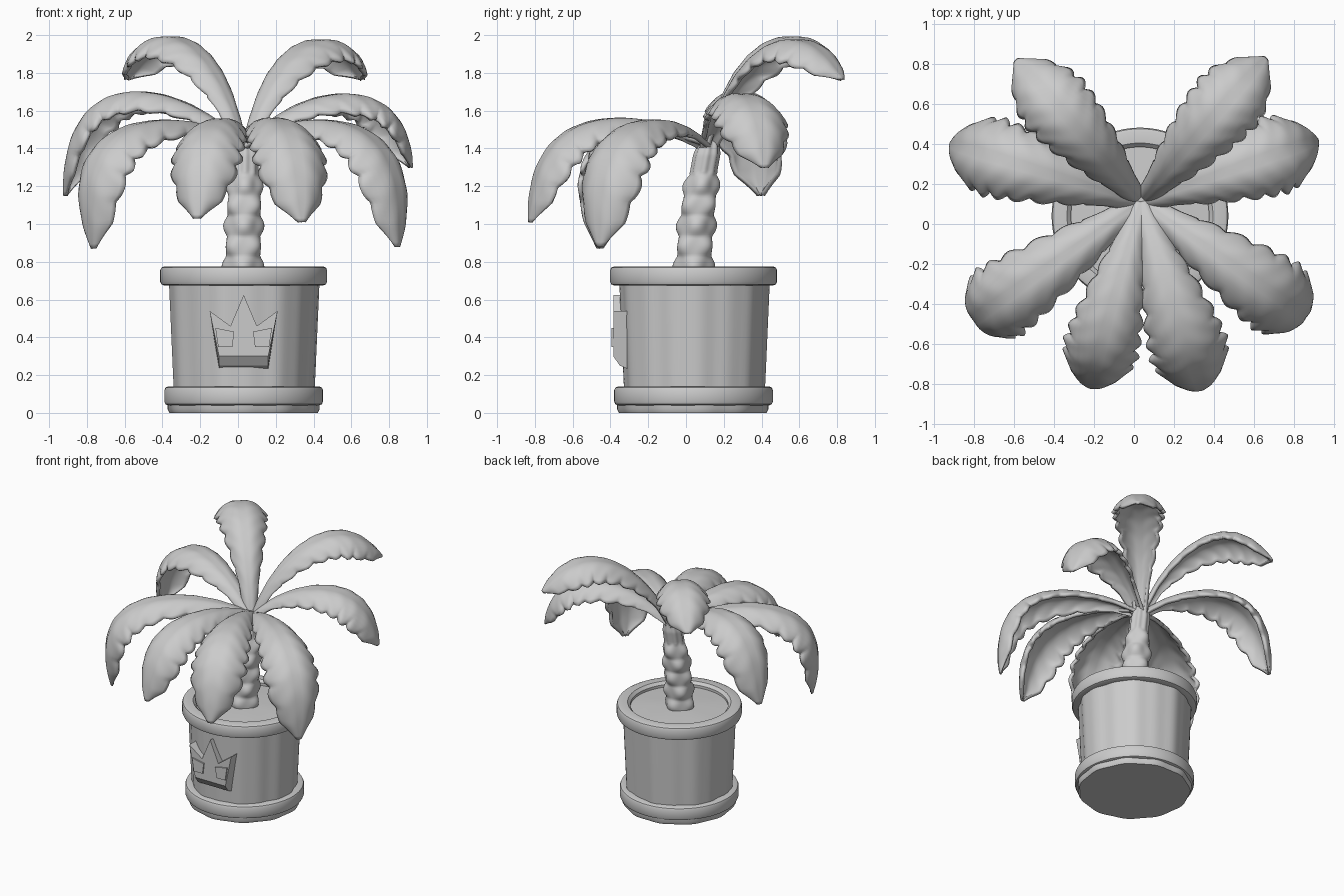
import bpy, bmesh, math
from mathutils import Vector

cube = bpy.data.objects.get("Cube")
if cube:
    bpy.data.objects.remove(cube)

grey = bpy.data.materials.new("plain grey")
grey.use_nodes = True
GREY = (0.6, 0.6, 0.6, 1)
grey.diffuse_color = GREY
grey.node_tree.nodes["Principled BSDF"].inputs["Base Color"].default_value = GREY


def finish(name, bm, angle=40):
    bmesh.ops.recalc_face_normals(bm, faces=bm.faces)
    mesh = bpy.data.meshes.new(name)
    bm.to_mesh(mesh)
    bm.free()
    mesh.materials.append(grey)
    ob = bpy.data.objects.new(name, mesh)
    bpy.context.collection.objects.link(ob)
    bpy.ops.object.select_all(action='DESELECT')
    ob.select_set(True)
    bpy.context.view_layer.objects.active = ob
    bpy.ops.object.shade_smooth_by_angle(angle=math.radians(angle))
    return ob


def skin(bm, rows, closed):
    """Join rows of points with quads."""
    vs = [[bm.verts.new(p) for p in row] for row in rows]
    n = len(vs[0])
    for a, b in zip(vs, vs[1:]):
        for j in range(n if closed else n - 1):
            k = (j + 1) % n
            bm.faces.new((a[j], a[k], b[k], b[j]))
    return vs


def lathe(name, rings, sides, wobble=lambda ang, i: 0.0, angle=40):
    """Rings are (x, y, z, radius); both ends are capped."""
    bm = bmesh.new()
    rows = []
    for i, (x, y, z, r) in enumerate(rings):
        row = []
        for j in range(sides):
            ang = math.tau * j / sides
            rr = r + wobble(ang, i)
            row.append((x + rr * math.cos(ang), y + rr * math.sin(ang), z))
        rows.append(row)
    vs = skin(bm, rows, True)
    bm.faces.new(vs[0])
    bm.faces.new(vs[-1])
    return finish(name, bm, angle)


def interp(table, t):
    for (a, p), (b, q) in zip(table, table[1:]):
        if t <= b:
            k = (t - a) / (b - a)
            return p + (q - p) * k
    return table[-1][1]


# Pot: foot, rounded bands and gently uneven planked wall
PX, PY = 0.03, 0.04


def pot_part(name, profile, wobble=lambda a, i: 0.0):
    return lathe(name, [(PX, PY, z, r) for r, z in profile], 96, wobble)


def plank(ang, i):
    return 0.006 * math.cos(7 * ang + 0.6) + 0.003 * math.sin(16 * ang)


def band(name, low, high, outer, inner):
    c = 0.02
    return pot_part(name, [
        (inner, low), (outer - c, low), (outer - c * 0.3, low + c * 0.3), (outer, low + c),
        (outer, high - c), (outer - c * 0.3, high - c * 0.3), (outer - c, high),
        (inner + c, high), (inner, high - c), (inner, low + 0.01)])


pot_part("pot_foot", [(0.39, 0), (0.40, 0.02), (0.40, 0.06)],
         lambda a, i: 0.005 * math.sin(11 * a))
band("pot_base_band", 0.04, 0.14, 0.42, 0.33)
pot_part("pot_wall", [(0.37, 0.10), (0.377, 0.25), (0.388, 0.5), (0.397, 0.7)], plank)
band("pot_rim", 0.675, 0.775, 0.442, 0.345)
pot_part("soil", [(0.36, 0.69), (0.36, 0.735), (0.25, 0.742), (0.12, 0.75)],
         lambda a, i: 0.01 * math.sin(5 * a))

# Front ornament: pointed relief with a sloping underside
half = [(0.13, 0.30), (0.18, 0.54), (0.07, 0.46)]
outline = half + [(0, 0.625)] + [(-x, z) for x, z in reversed(half)]
bm = bmesh.new()
rows = [[(PX + x, y, z - (drop if z < 0.31 else 0)) for x, z in outline]
        for y, drop in ((-0.385, 0), (-0.35, 0.05), (-0.30, 0.07))]
vs = skin(bm, rows, True)
bm.faces.new(vs[0])
bm.faces.new(vs[-1])
finish("front_ornament", bm, 20)
for side, label in ((-1, "right"), (1, "left")):
    bm = bmesh.new()
    shape = [(0.06, 0.35), (0.135, 0.35), (0.15, 0.45), (0.05, 0.43)]
    rows = [[(PX + side * x, y, z) for x, z in shape] for y in (-0.395, -0.38)]
    vs = skin(bm, rows, True)
    bm.faces.new(vs[0])
    bm.faces.new(vs[-1])
    finish("ornament_panel_" + label, bm, 20)

# Trunk: staggered rounded knobs, then a slim neck under the leaves
STEPS = 64
HEIGHT = 0.72
rings = []
for i in range(STEPS + 1):
    t = i / STEPS
    r = interp([(0, 0.092), (0.6, 0.084), (0.78, 0.068), (0.9, 0.068), (1, 0.05)], t)
    rings.append((0.025 + 0.015 * t, 0.04 + 0.07 * t * t + 0.015 * t, 0.72 + HEIGHT * t, r))


def knobs(ang, i):
    z = HEIGHT * i / STEPS
    if z > 0.54:
        return 0.004 * math.cos(8 * ang)
    row = int(z / 0.108)
    return 0.022 * abs(math.sin(math.pi * z / 0.108)) * (0.55 + 0.45 * math.cos(4 * ang + math.pi * row))


lathe("trunk", rings, 48, knobs, 60)

# Leaves: arched, cupped sheets with scalloped edges
WIDTH = [(0, 0.045), (0.15, 0.07), (0.35, 0.135), (0.55, 0.18), (0.75, 0.195),
         (0.87, 0.17), (0.95, 0.115), (1, 0.02)]
ROOT = Vector((0.035, 0.11, 0))


def bezier(p, t):
    u = 1 - t
    return u ** 3 * p[0] + 3 * u * u * t * p[1] + 3 * u * t * t * p[2] + t ** 3 * p[3]


def leaf(name, tip, heights, reach, scale=1.0, curl=1.15, steps=96, across=8):
    out = Vector((tip[0], tip[1], 0)) - ROOT
    length = out.length
    out.normalize()
    side = Vector((-out.y, out.x, 0))
    up = Vector((0, 0, 1))
    rs = [0, reach[0] * length, reach[1] * length, length]
    zs = [heights[0], heights[1], heights[2], tip[2]]
    at = lambda t: ROOT + out * bezier(rs, t) + up * bezier(zs, t)
    bm = bmesh.new()
    rows = []
    for i in range(steps + 1):
        t = i / steps
        tangent = (at(min(t + 0.01, 1)) - at(max(t - 0.01, 0))).normalized()
        normal = tangent.cross(side)
        scallop = abs(math.sin(math.pi * 9 * t))
        w = interp(WIDTH, t) * scale
        row = []
        for j in range(-across, across + 1):
            u = j / across
            edge = abs(u) ** 3 * (0.17 * scallop - 0.11) if t > 0.22 else 0
            lateral = w * (1 + edge) * math.sin(curl * u) / math.sin(curl)
            drop = w * (1 + edge) * (1 - math.cos(curl * u)) / math.sin(curl)
            vein = 0.025 * w * math.sin(math.tau * (9 * t - 1.2 * abs(u))) * abs(u)
            groove = 0.05 * w * math.exp(-(u * 6) ** 2)
            row.append(at(t) + side * lateral + normal * (vein - groove - drop))
        rows.append(row)
    skin(bm, rows, False)
    ob = finish(name, bm, 60)
    if ob.data.polygons[0].normal.dot(up) < 0:
        ob.data.flip_normals()
    mod = ob.modifiers.new("thickness", 'SOLIDIFY')
    mod.thickness = 0.024
    mod.offset = -0.6


leaf("front_leaf_left", (0.34, -0.83, 1.01), (1.44, 1.61, 1.71), (0.35, 1.0))
leaf("front_leaf_right", (-0.22, -0.82, 1.03), (1.44, 1.61, 1.69), (0.35, 1.0), 0.95)
leaf("side_leaf_left", (0.85, -0.46, 0.88), (1.42, 1.62, 1.70), (0.32, 1.14))
leaf("side_leaf_right", (-0.77, -0.46, 0.87), (1.42, 1.62, 1.70), (0.32, 1.26))
leaf("rear_side_leaf_left", (0.92, 0.42, 1.30), (1.41, 1.73, 1.88), (0.28, 0.94))
leaf("rear_side_leaf_right", (-0.92, 0.40, 1.15), (1.41, 1.73, 1.96), (0.28, 0.99))
leaf("rear_leaf_left", (0.66, 0.83, 1.77), (1.38, 1.90, 2.21), (0.18, 0.70), 0.93)
leaf("rear_leaf_right", (-0.59, 0.82, 1.77), (1.38, 1.93, 2.23), (0.18, 0.70), 0.93)
